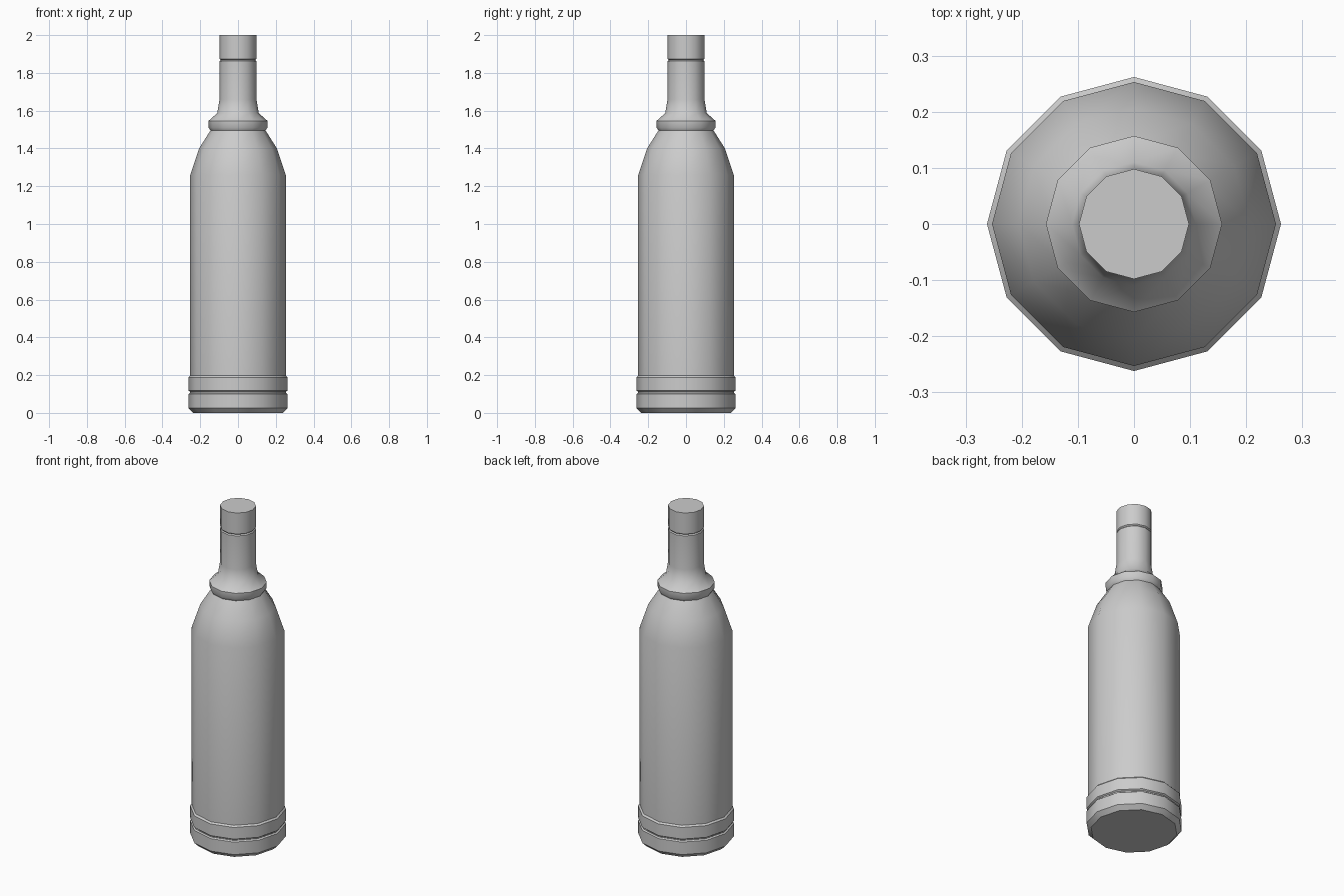
import bpy, bmesh, math

if "Cube" in bpy.data.objects:
    bpy.data.objects.remove(bpy.data.objects["Cube"])

SIDES = 12


def lathe(name, profile):
    """Closed 12-sided solid from (radius, height) points, bottom to top."""
    bm = bmesh.new()
    rings = []
    for r, z in profile:
        rings.append([bm.verts.new((r * math.cos(2 * math.pi * i / SIDES),
                                    r * math.sin(2 * math.pi * i / SIDES), z))
                      for i in range(SIDES)])
    for a, b in zip(rings, rings[1:]):
        for i in range(SIDES):
            j = (i + 1) % SIDES
            bm.faces.new((a[i], a[j], b[j], b[i]))
    bm.faces.new(rings[0][::-1])
    bm.faces.new(rings[-1])
    mesh = bpy.data.meshes.new(name)
    bm.to_mesh(mesh)
    bm.free()
    obj = bpy.data.objects.new(name, mesh)
    bpy.context.collection.objects.link(obj)
    bpy.ops.object.select_all(action='DESELECT')
    obj.select_set(True)
    bpy.context.view_layer.objects.active = obj
    bpy.ops.object.shade_smooth_by_angle(angle=math.radians(40))
    return obj


# Glass: base bands with a groove, straight body, shoulder, collar and neck
lathe("bottle_body", [
    (0.237, 0.0), (0.262, 0.025), (0.262, 0.100),
    (0.254, 0.106), (0.254, 0.112), (0.262, 0.118),
    (0.262, 0.188), (0.253, 0.197),
    (0.253, 1.26), (0.206, 1.40), (0.146, 1.495),
    (0.156, 1.51), (0.157, 1.545), (0.110, 1.587),
    (0.098, 1.66), (0.098, 1.862), (0.092, 1.868)])

# Cap, separated from the neck by a thin groove
lathe("bottle_cap", [(0.092, 1.868), (0.098, 1.874), (0.098, 2.0)])
